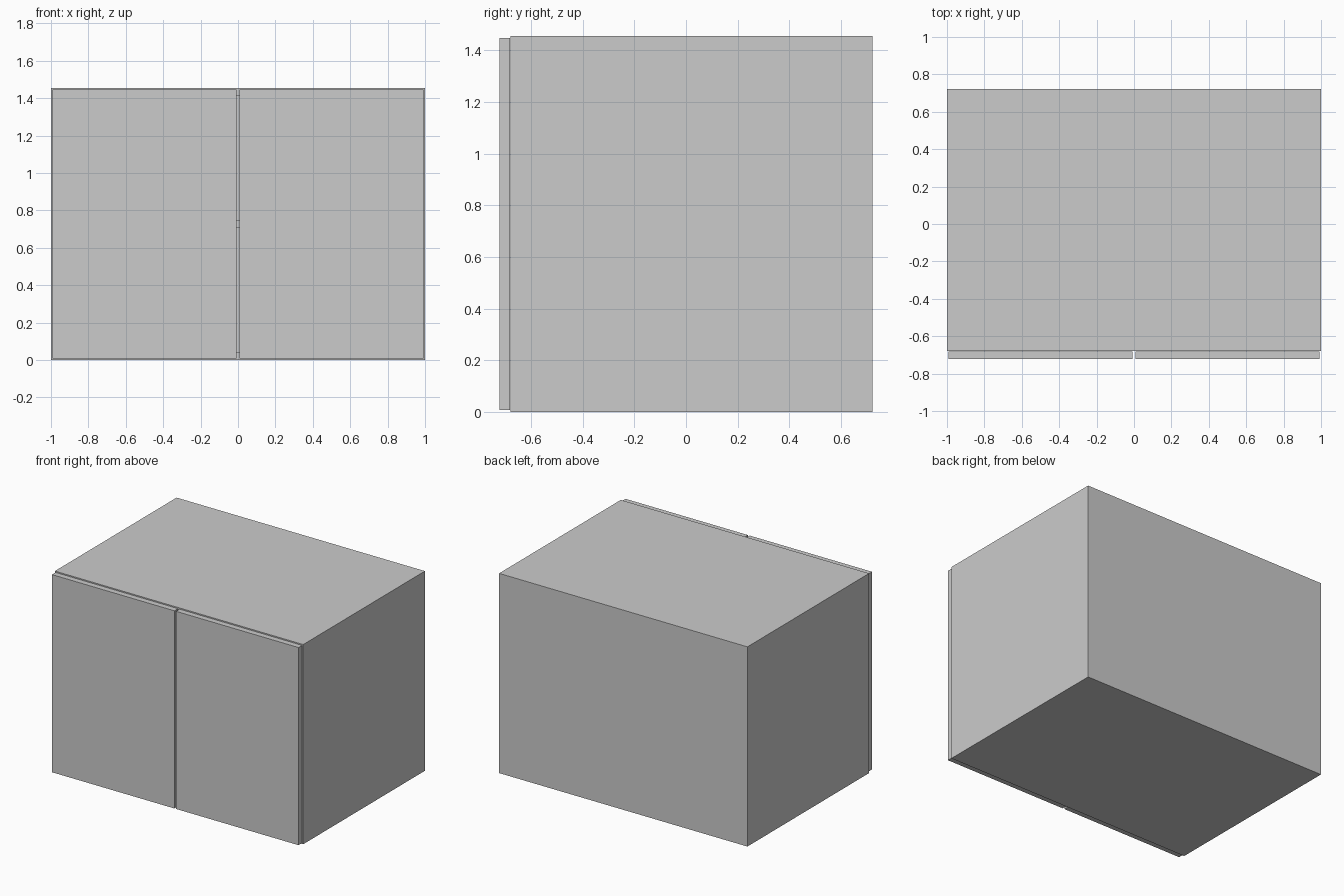
import bpy

if "Cube" in bpy.data.objects:
    bpy.data.objects.remove(bpy.data.objects["Cube"])

W, FRONT, BACK, H = 1.0, -0.678, 0.722, 1.454   # half width, carcass depth, height
T = 0.043                                       # board thickness


def board(name, x, y, z):
    """Axis-aligned board from (min, max) ranges."""
    bpy.ops.mesh.primitive_cube_add(size=1, location=[(a + b) / 2 for a, b in (x, y, z)])
    ob = bpy.context.object
    ob.name = name
    ob.scale = [b - a for a, b in (x, y, z)]
    bpy.ops.object.transform_apply(location=False, rotation=False, scale=True)
    return ob


inner = (-W + T, W - T)

# Side panels and doors, mirrored left and right
for side, s in (("left", -1), ("right", 1)):
    board(side + "_side_panel", sorted((s * (W - T), s * W)), (FRONT, BACK), (0, H))
    board(side + "_door", sorted((s * 0.007, s * 0.993)), (-0.722, FRONT - 0.003), (0.008, H - 0.007))

# Bottom, shelf and top boards
board("bottom_panel", inner, (FRONT, BACK), (0, T))
board("shelf", inner, (FRONT, BACK - T), (H / 2 - T / 2, H / 2 + T / 2))
board("top_panel", inner, (FRONT, BACK), (H - T, H))

# Back panel
board("back_panel", inner, (BACK - T, BACK), (T, H - T))
